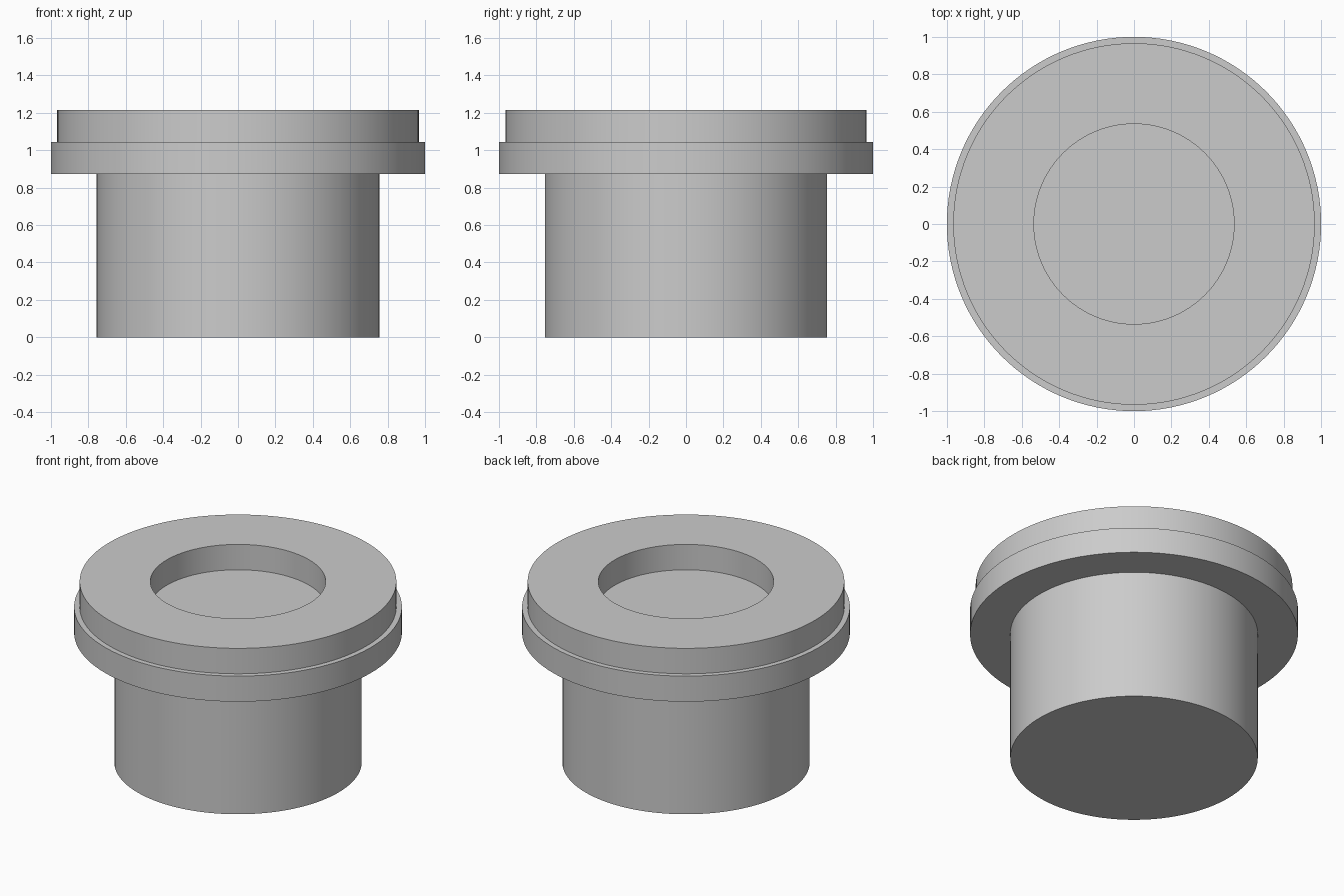
import bpy
import bmesh
import math

SEGMENTS = 128

cube = bpy.data.objects.get("Cube")
if cube:
    bpy.data.objects.remove(cube, do_unlink=True)

# Plain grey finish
grey = bpy.data.materials.new("plain grey")
grey.use_nodes = True
colour = (0.6, 0.6, 0.6, 1.0)
grey.diffuse_color = colour
grey.node_tree.nodes["Principled BSDF"].inputs["Base Color"].default_value = colour


def lathe(name, profile):
    """Revolve (radius, height) points around z into a closed solid."""
    bm = bmesh.new()
    rings = []
    for radius, height in profile:
        ring = []
        for i in range(SEGMENTS):
            a = math.tau * i / SEGMENTS
            ring.append(bm.verts.new((radius * math.cos(a), radius * math.sin(a), height)))
        rings.append(ring)
    for low, high in zip(rings, rings[1:]):
        for i in range(SEGMENTS):
            j = (i + 1) % SEGMENTS
            bm.faces.new((low[i], low[j], high[j], high[i]))
    # Flat caps on the underside and the recess floor
    bm.faces.new(rings[0][::-1])
    bm.faces.new(rings[-1])
    bmesh.ops.recalc_face_normals(bm, faces=bm.faces)

    mesh = bpy.data.meshes.new(name)
    bm.to_mesh(mesh)
    bm.free()
    mesh.materials.append(grey)
    obj = bpy.data.objects.new(name, mesh)
    bpy.context.collection.objects.link(obj)
    bpy.ops.object.select_all(action="DESELECT")
    obj.select_set(True)
    bpy.context.view_layer.objects.active = obj
    bpy.ops.object.shade_smooth_by_angle(angle=math.radians(30))
    return obj


# Key dimensions
hub_radius, flange_radius, rim_radius, recess_radius = 0.755, 1.0, 0.966, 0.535
hub_top, flange_top, rim_top = 0.872, 1.044, 1.215

# Flanged plug: hub, wide flange, raised rim and round recess in one solid
lathe("flanged_plug", [
    (hub_radius, 0),
    (hub_radius, hub_top),
    (flange_radius, hub_top),
    (flange_radius, flange_top),
    (rim_radius, flange_top),
    (rim_radius, rim_top),
    (recess_radius, rim_top),
    (recess_radius, flange_top),
])
